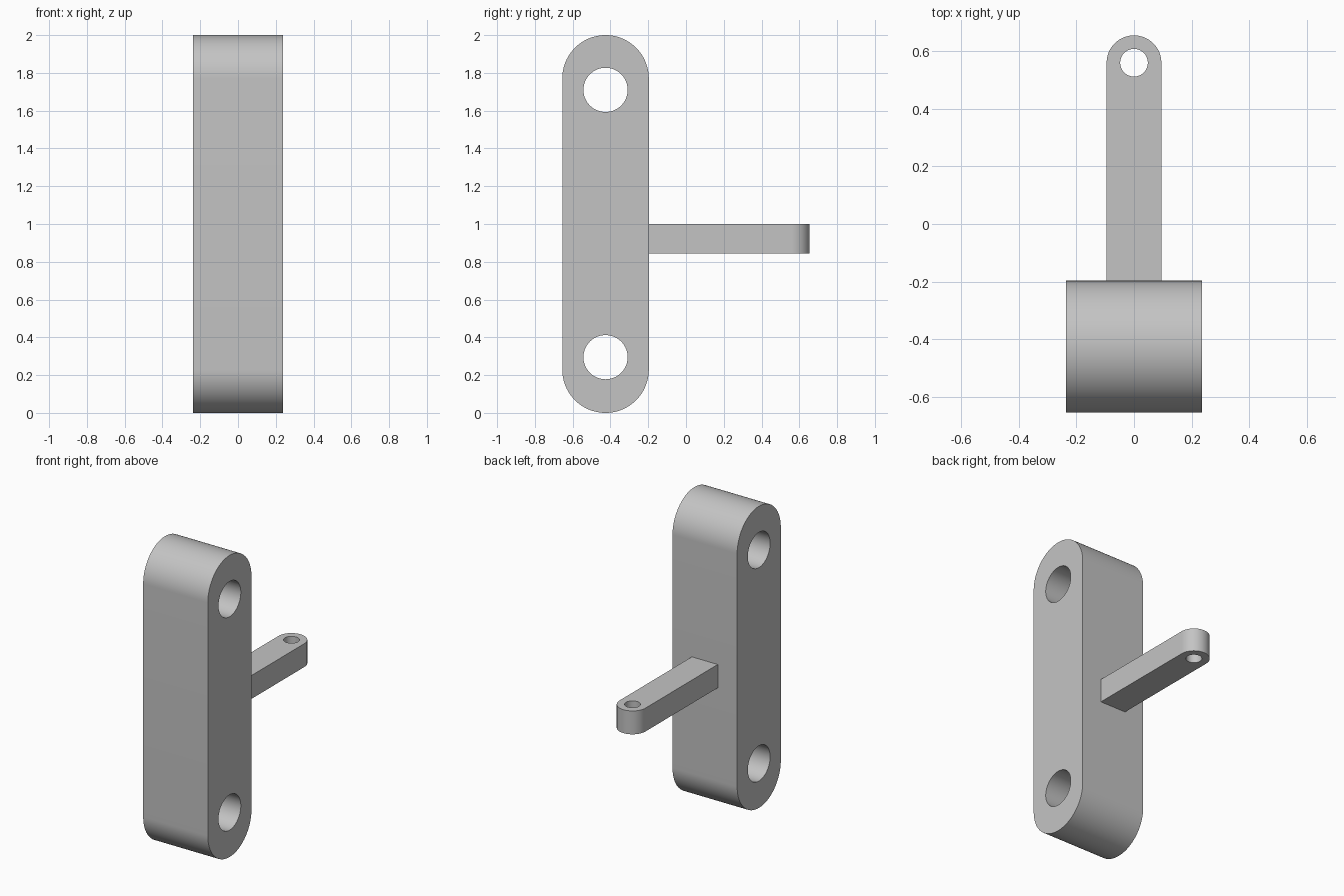
import bpy
import bmesh
from math import cos, sin, pi, radians

cube = bpy.data.objects.get("Cube")
if cube:
    bpy.data.objects.remove(cube, do_unlink=True)

grey = bpy.data.materials.new("plain grey")
grey.use_nodes = True
colour = (0.55, 0.55, 0.55, 1)
grey.diffuse_color = colour
grey.node_tree.nodes["Principled BSDF"].inputs["Base Color"].default_value = colour


def arc(cu, cv, r, start, end, n):
    """Points on an arc, angles in multiples of pi, both ends included."""
    angles = [pi * (start + (end - start) * i / n) for i in range(n + 1)]
    return [(cu + r * cos(a), cv + r * sin(a)) for a in angles]


def prism(name, outline, low, high, place):
    """Closed prism from a 2D outline; place maps (u, v, w) to x, y, z."""
    bm = bmesh.new()
    rings = [[bm.verts.new(place(u, v, w)) for u, v in outline] for w in (low, high)]
    for ring in rings:
        bm.faces.new(ring)
    n = len(outline)
    for i in range(n):
        j = (i + 1) % n
        bm.faces.new((rings[0][i], rings[0][j], rings[1][j], rings[1][i]))
    bmesh.ops.recalc_face_normals(bm, faces=bm.faces)
    mesh = bpy.data.meshes.new(name)
    bm.to_mesh(mesh)
    bm.free()
    mesh.materials.append(grey)
    obj = bpy.data.objects.new(name, mesh)
    bpy.context.collection.objects.link(obj)
    return obj


def drilled(name, outline, holes, low, high, place):
    """Prism with round through holes, shaded smooth on its curved walls."""
    obj = prism(name, outline, low, high, place)
    bpy.ops.object.select_all(action='DESELECT')
    bpy.context.view_layer.objects.active = obj
    obj.select_set(True)
    for u, v, r in holes:
        cutter = prism("hole_cutter", arc(u, v, r, 0, 2, 64)[:-1], low - 0.1, high + 0.1, place)
        cutter.hide_render = True
        mod = obj.modifiers.new("hole", 'BOOLEAN')
        mod.operation = 'DIFFERENCE'
        mod.solver = 'EXACT'
        mod.object = cutter
        bpy.ops.object.modifier_apply(modifier=mod.name)
        bpy.data.objects.remove(cutter, do_unlink=True)
    bpy.ops.object.shade_smooth_by_angle(angle=radians(30))
    return obj


# Upright block with rounded ends and two cross holes
mid, r = -0.426, 0.229
block = arc(mid, 2 - r, r, 0, 1, 48) + arc(mid, r, r, 1, 2, 48)
drilled("link_block", block, [(mid, 1.71, 0.117), (mid, 0.295, 0.117)],
        -0.237, 0.237, lambda u, v, w: (w, u, v))

# Rear arm with a rounded tip and a vertical pin hole
half = 0.095
arm = arc(0, 0.655 - half, half, 0, 1, 48) + [(-half, -0.21), (half, -0.21)]
drilled("rear_arm", arm, [(0, 0.56, 0.048)],
        0.845, 1.0, lambda u, v, w: (u, v, w))
